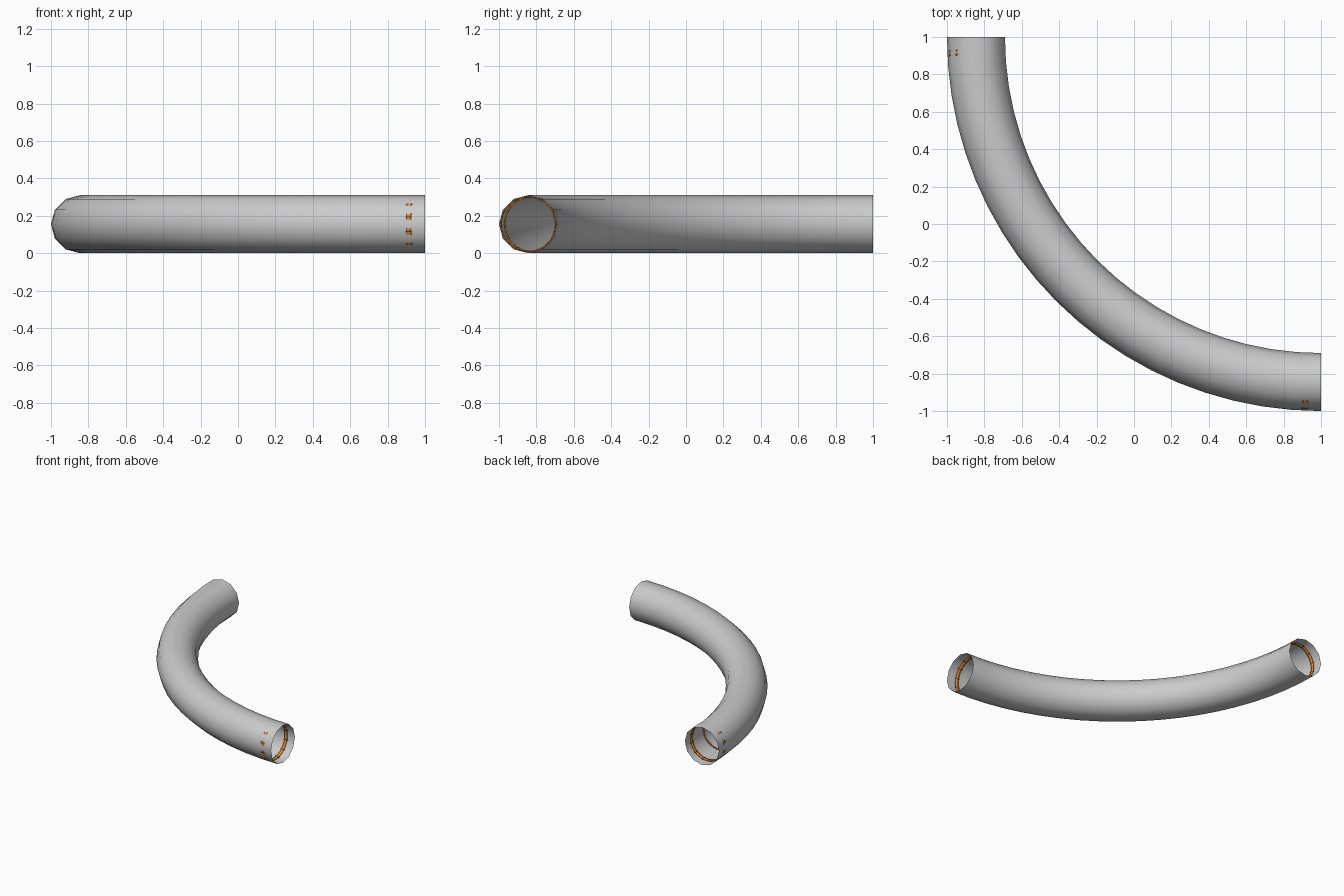
import bpy, bmesh, math
from mathutils import Matrix, Vector

if "Cube" in bpy.data.objects:
    bpy.data.objects.remove(bpy.data.objects["Cube"])

R, r, Z = 1.845, 0.155, 0.155   # bend radius, tube radius, tube height
orange = bpy.data.materials.new("orange")
orange.diffuse_color = (0.8, 0.25, 0.02, 1)
orange.use_nodes = True
orange.node_tree.nodes["Principled BSDF"].inputs["Base Color"].default_value = orange.diffuse_color
dark = bpy.data.materials.new("dark")
dark.diffuse_color = (0.06, 0.06, 0.06, 1)
dark.use_nodes = True
dark.node_tree.nodes["Principled BSDF"].inputs["Base Color"].default_value = dark.diffuse_color


def frame(t):
    """Centre and outward direction on the bend at angle t (0..90 degrees)."""
    d = Vector((-math.sin(t), -math.cos(t), 0))
    return Vector((1, 1, Z)) + d * R, d


def sweep(name, angles, section, mat=None, loop=False):
    """Skin a list of per-station (radius) rings along the bend."""
    sides = section
    bm = bmesh.new()
    rings = []
    for t, rad in angles:
        c, d = frame(t)
        rings.append([bm.verts.new(c + d * rad * math.cos(2 * math.pi * k / sides)
                      + Vector((0, 0, rad * math.sin(2 * math.pi * k / sides))))
                      for k in range(sides)])
    pairs = list(zip(rings, rings[1:]))
    if loop:
        pairs.append((rings[-1], rings[0]))
    for a, b in pairs:
        for k in range(sides):
            m = (k + 1) % sides
            bm.faces.new((a[k], b[k], b[m], a[m]))
    bmesh.ops.recalc_face_normals(bm, faces=bm.faces)
    for f in bm.faces:
        f.smooth = True
    me = bpy.data.meshes.new(name)
    bm.to_mesh(me)
    bm.free()
    ob = bpy.data.objects.new(name, me)
    bpy.context.collection.objects.link(ob)
    if mat:
        me.materials.append(mat)
    return ob


# Open curved tube
N = 20
sweep("curved_tube", [(math.pi / 2 * i / N, r) for i in range(N + 1)], 12)


# Thin orange rings inside, two near each end
def ring(name, deg, half_width):
    t, w = math.radians(deg), half_width / R
    sweep(name, [(t - w, 0.1495), (t + w, 0.1495), (t + w, 0.143), (t - w, 0.143)],
          32, orange, True)


# Small dark clips around the end rings
def clips(name, deg):
    bm = bmesh.new()
    c, d = frame(math.radians(deg))
    tangent = Vector((d.y, -d.x, 0))
    for k in range(12):
        a = 2 * math.pi * (k + 0.5) / 12
        n = d * math.cos(a) + Vector((0, 0, math.sin(a)))
        s = tangent.cross(n)
        m = Matrix((tangent * 0.036, s * 0.006, n * 0.007)).transposed().to_4x4()
        m.translation = c + n * 0.1455
        bmesh.ops.create_cube(bm, size=1, matrix=m)
    bmesh.ops.recalc_face_normals(bm, faces=bm.faces)
    me = bpy.data.meshes.new(name)
    bm.to_mesh(me)
    bm.free()
    me.materials.append(dark)
    bpy.context.collection.objects.link(bpy.data.objects.new(name, me))


for side, flip in (("front", False), ("back", True)):
    for part, deg, hw in (("end_ring", 2.5, 0.012), ("inner_ring", 8.7, 0.004)):
        ring(side + "_" + part, 90 - deg if flip else deg, hw)
    clips(side + "_clips", 87.5 if flip else 2.5)
